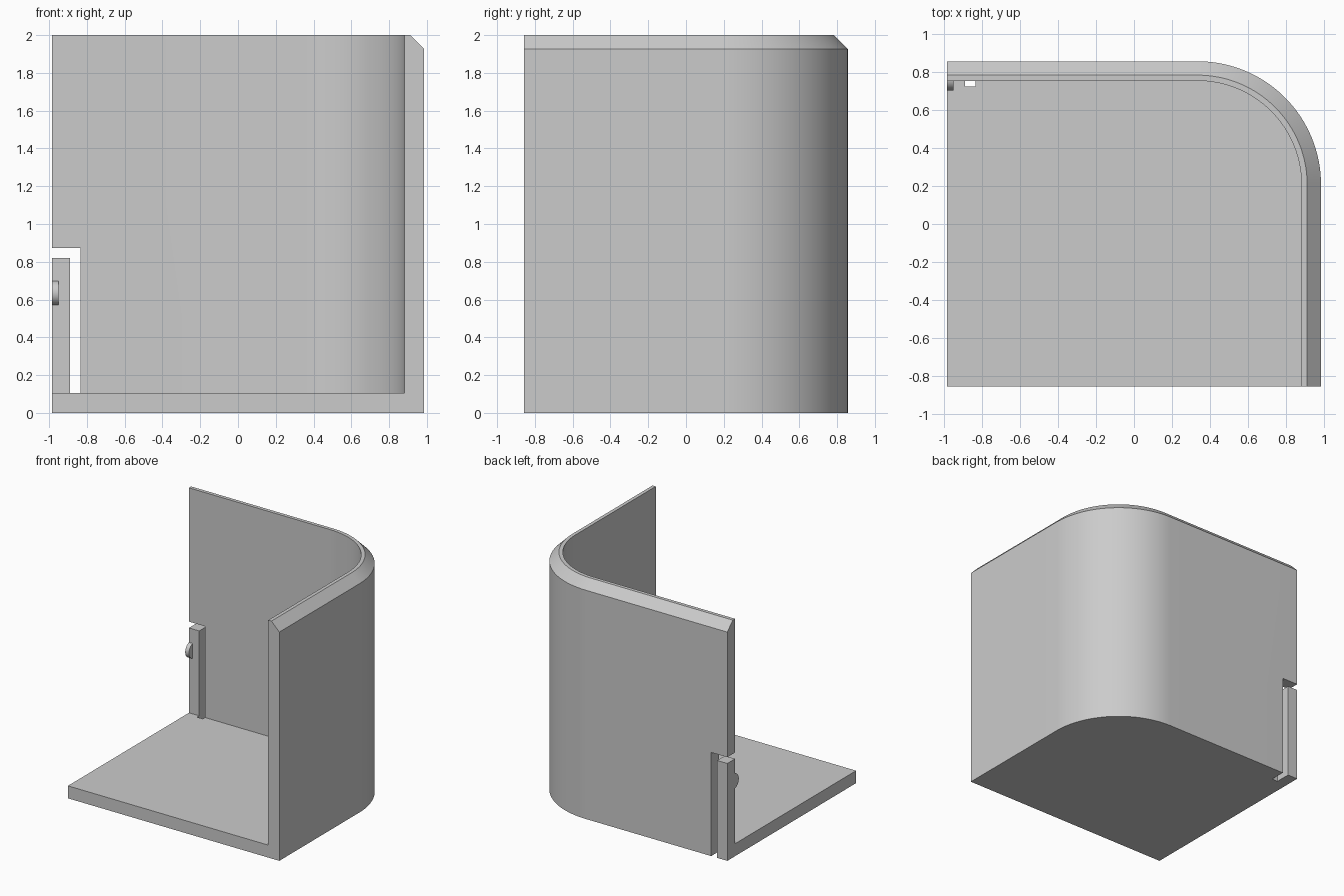
import bpy, bmesh, math

cube = bpy.data.objects.get("Cube")
if cube:
    bpy.data.objects.remove(cube, do_unlink=True)

X, Y, TOP = 0.985, 0.857, 2.0      # half width, half depth, height
RADIUS, WALL, FLOOR = 0.65, 0.103, 0.105
CHAMFER = 0.073
TAB_X, SLOT_X = -0.89, -0.835      # inner edge of the tab, far edge of the slot
TAB_TOP, SLOT_TOP = 0.82, 0.873

grey = bpy.data.materials.new("plain grey")
grey.use_nodes = True
grey.diffuse_color = (0.6, 0.6, 0.6, 1)
grey.node_tree.nodes["Principled BSDF"].inputs["Base Color"].default_value = (0.6, 0.6, 0.6, 1)


def outline(inset, z, extra=0.0, segments=32):
    """Plan with one rounded corner; extra extends its two open sides."""
    r = RADIUS - inset
    pts = [(-X - extra, -Y - extra, z), (X - inset, -Y - extra, z)]
    for i in range(segments + 1):
        a = math.pi / 2 * i / segments
        pts.append((X - RADIUS + r * math.cos(a), Y - RADIUS + r * math.sin(a), z))
    return pts + [(-X - extra, Y - inset, z)]


def loft(name, rings):
    """Solid through a stack of matching rings, capped at both ends."""
    bm = bmesh.new()
    loops = [[bm.verts.new(p) for p in ring] for ring in rings]
    for low, high in zip(loops, loops[1:]):
        for i in range(len(low)):
            j = (i + 1) % len(low)
            bm.faces.new((low[i], low[j], high[j], high[i]))
    bm.faces.new(loops[0][::-1])
    bm.faces.new(loops[-1])
    bmesh.ops.recalc_face_normals(bm, faces=bm.faces)
    mesh = bpy.data.meshes.new(name)
    bm.to_mesh(mesh)
    bm.free()
    mesh.materials.append(grey)
    obj = bpy.data.objects.new(name, mesh)
    bpy.context.collection.objects.link(obj)
    return obj


def select(obj):
    bpy.ops.object.select_all(action='DESELECT')
    obj.select_set(True)
    bpy.context.view_layer.objects.active = obj


def carve(target, cutter):
    cutter.hide_render = True
    mod = target.modifiers.new("cut", 'BOOLEAN')
    mod.operation, mod.solver, mod.object = 'DIFFERENCE', 'EXACT', cutter
    select(target)
    bpy.ops.object.modifier_apply(modifier=mod.name)
    bpy.data.objects.remove(cutter, do_unlink=True)


# Solid body with a chamfered upper rim
shell = loft("corner_shell", [outline(0, 0), outline(0, TOP - CHAMFER), outline(CHAMFER, TOP)])

# Hollow it out, leaving the floor and two walls
carve(shell, loft("cavity_cutter", [outline(WALL, FLOOR, 0.2), outline(WALL, TOP + 0.2, 0.2)]))

# L-shaped slot that frees the latch tab, also passing through the floor
slot = [(TAB_X, -0.1), (SLOT_X, -0.1), (SLOT_X, SLOT_TOP),
        (-X - 0.1, SLOT_TOP), (-X - 0.1, TAB_TOP), (TAB_X, TAB_TOP)]
carve(shell, loft("slot_cutter", [[(x, y, z) for x, z in slot] for y in (0.725, Y + 0.1)]))

# Rounded catch on the inner face of the tab
catch_r, catch_y, catch_z = 0.065, Y - WALL + 0.015, 0.635
arc = [(catch_y - catch_r * math.sin(math.pi * i / 20),
        catch_z + catch_r * math.cos(math.pi * i / 20)) for i in range(21)]
catch = loft("latch_catch", [[(x, y, z) for y, z in arc] for x in (-X, -0.95)])

for obj in (shell, catch):
    select(obj)
    bpy.ops.object.shade_smooth_by_angle(angle=math.radians(30))
